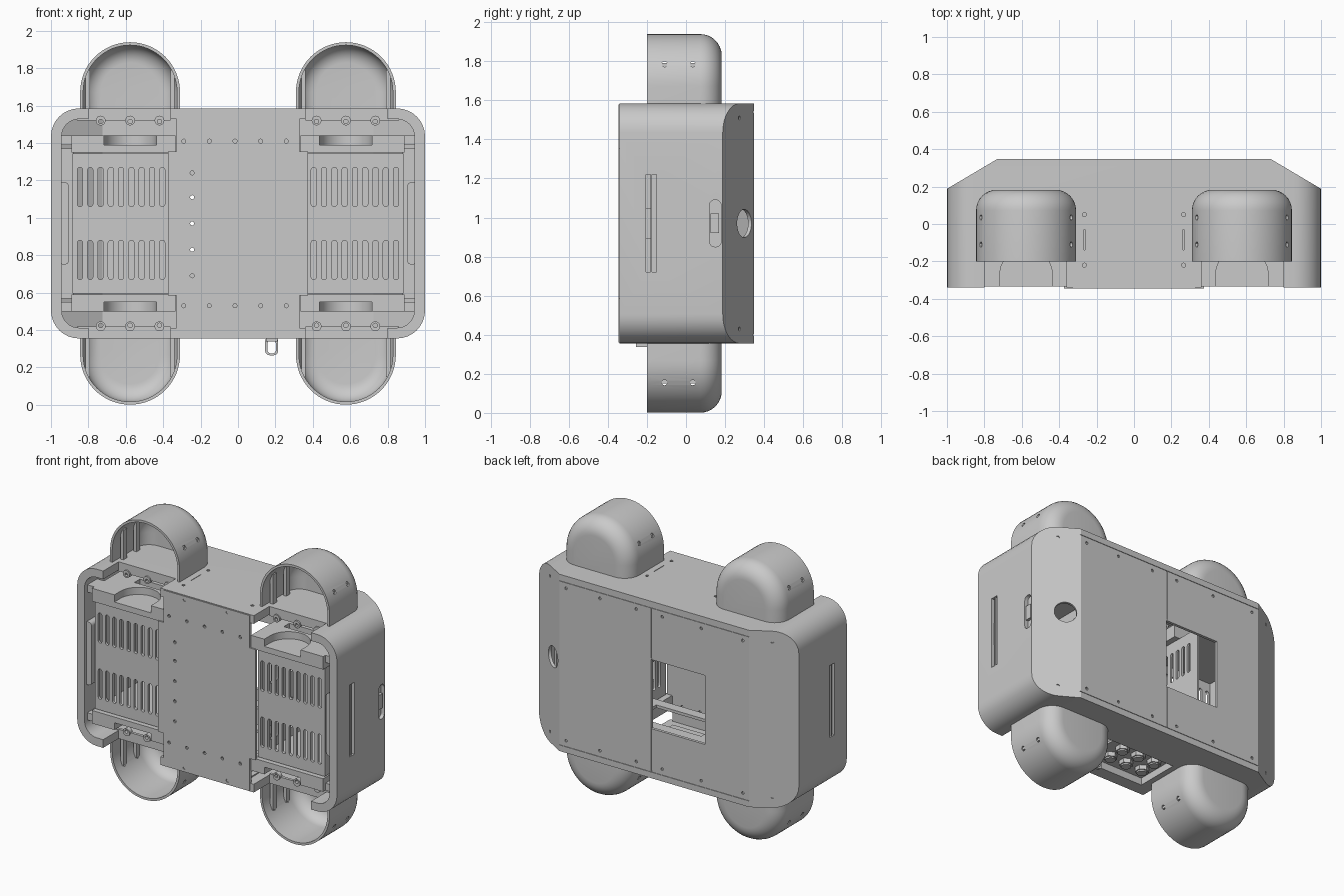
import bpy, bmesh
from math import pi, sin, cos
from mathutils import Matrix, Vector

if "Cube" in bpy.data.objects:
    bpy.data.objects.remove(bpy.data.objects["Cube"])

grey = bpy.data.materials.new("plain grey")
grey.use_nodes = True
grey.diffuse_color = (0.59, 0.59, 0.59, 1)
grey.node_tree.nodes["Principled BSDF"].inputs["Base Color"].default_value = (0.59, 0.59, 0.59, 1)

MID = 0.97          # height of the mirror plane
HALF = 0.615        # half height of the housing
WHEEL_X = 0.577     # centre of each wheel arch
parts = []


def loft(bm, rings):
    """Bridge rings of equal length and cap both ends."""
    loops = [[bm.verts.new(p) for p in ring] for ring in rings]
    n = len(loops[0])
    for a, b in zip(loops, loops[1:]):
        for i in range(n):
            bm.faces.new((a[i], a[(i + 1) % n], b[(i + 1) % n], b[i]))
    bm.faces.new(loops[0])
    bm.faces.new(loops[-1])


def prism(bm, outline, y0, y1):
    loft(bm, [[(x, y, z) for x, z in outline] for y in (y0, y1)])


def side_prism(bm, outline, x0, x1):
    loft(bm, [[(x, y, z) for y, z in outline] for x in (x0, x1)])


def box(bm, x, y, z):
    prism(bm, [(x[0], z[0]), (x[1], z[0]), (x[1], z[1]), (x[0], z[1])], *y)


def rounded(cx, cz, w, h, r, n=8):
    """Rounded rectangle outline."""
    pts = []
    for k, (sx, sz) in enumerate(((1, 1), (-1, 1), (-1, -1), (1, -1))):
        for i in range(n + 1):
            a = (k + i / n) * pi / 2
            pts.append((cx + sx * (w / 2 - r) + r * cos(a), cz + sz * (h / 2 - r) + r * sin(a)))
    return pts


def cyl(bm, centre, r, depth, axis, n=16):
    rot = Vector((0, 0, 1)).rotation_difference(Vector(axis)).to_matrix().to_4x4()
    bmesh.ops.create_cone(bm, cap_ends=True, segments=n, radius1=r, radius2=r, depth=depth,
                          matrix=Matrix.Translation(centre) @ rot)


def finish(name, bm, *cutters):
    """Turn a bmesh into an object and subtract the cutter bmeshes in turn."""
    objs = []
    for label, b in [(name, bm)] + [(name + "_cutter", c) for c in cutters]:
        bmesh.ops.recalc_face_normals(b, faces=b.faces)
        me = bpy.data.meshes.new(label)
        b.to_mesh(me)
        b.free()
        ob = bpy.data.objects.new(label, me)
        me.materials.append(grey)
        bpy.context.collection.objects.link(ob)
        objs.append(ob)
    ob = objs[0]
    for cutter in objs[1:]:
        mod = ob.modifiers.new("cut", "BOOLEAN")
        mod.object, mod.operation, mod.solver = cutter, "DIFFERENCE", "EXACT"
        mod.use_self = True
    if cutters:
        deps = bpy.context.evaluated_depsgraph_get()
        me = bpy.data.meshes.new_from_object(ob.evaluated_get(deps))
        ob.modifiers.clear()
        ob.data = me
        for cutter in objs[1:]:
            bpy.data.objects.remove(cutter)
    parts.append(ob)


def hull(bm, t, back, y0):
    """Rounded block with both rear corners sliced off, inset by t and back."""
    prism(bm, rounded(0, MID, 2 - 2 * t, 2 * HALF - 2 * t, 0.15 - t), y0, 0.348 - back)
    for s in (-1, 1):
        no = Vector((s * 0.16, 0.27, 0)).normalized()
        co = Vector((s * 0.73, 0.348, 0)) - no * back
        res = bmesh.ops.bisect_plane(bm, geom=bm.verts[:] + bm.edges[:] + bm.faces[:],
                                     plane_co=co, plane_no=no, clear_outer=True)
        rim = [e for e in res["geom_cut"] if isinstance(e, bmesh.types.BMEdge)]
        bmesh.ops.holes_fill(bm, edges=rim)


# Hollow housing with openings, slots, seams and screw holes
shell, cavity, cut = bmesh.new(), bmesh.new(), bmesh.new()
hull(shell, 0, 0, -0.34)
hull(cavity, 0.057, 0.02, -0.5)
box(cut, (-0.39, 0.025), (0.25, 0.5), (0.70, 1.18))
box(cut, (-0.27, 0.27), (-0.25, 0.06), (0.2, 0.5))
cyl(cut, (0.815, 0.30, MID), 0.072, 0.25, (0.16, 0.27, 0), 32)
for s in (-1, 1):
    box(cut, (0.018, 0.024), (0.343, 0.4), (MID + s * 0.22, MID + s * 0.565))
    box(cut, (s * 0.97, s * 1.1), (-0.205, -0.15), (0.72, 1.22))
    box(cut, (-0.74, 0.74), (0.344, 0.4), (MID + s * 0.568, MID + s * 0.573))
    for x in (-0.68, -0.36, -0.06, 0.14, 0.42, 0.68):
        cyl(cut, (x, 0.348, MID + s * 0.53), 0.01, 0.02, (0, 1, 0), 10)
    for z in (-0.54, 0.54):
        cyl(cut, (s * 0.857, 0.275, MID + z), 0.01, 0.02, (s * 0.16, 0.27, 0), 10)
    for side in (-1, 1):
        box(cut, (side * 0.36, side * 0.80), (-0.5, -0.17), (MID + s * 0.52, MID + s * 0.7))
for x in (-0.265, 0.265):
    box(cut, (x - 0.002, x + 0.002), (-0.14, -0.03), (1.57, 1.7))
    for y in (-0.22, 0.05):
        cyl(cut, (x, y, 1.585), 0.011, 0.03, (0, 0, 1), 10)
side_prism(cut, rounded(0.15, MID, 0.06, 0.24, 0.028, 5), 0.975, 1.1)
finish("housing", shell, cavity, cut)

# Strips inside the side slots, and a bar across the grip
bm = bmesh.new()
for s in (-1, 1):
    box(bm, (s * 0.955, s * 0.995), (-0.183, -0.175), (0.72, 1.22))
    box(bm, (s * 0.955, s * 0.98), (-0.21, -0.18), (0.89, 1.05))
box(bm, (0.955, 0.995), (0.125, 0.17), (0.92, 1.02))
finish("side_slot_inserts", bm)

# Central front plate
bm, cut = bmesh.new(), bmesh.new()
edge = [(0.33, 0.61), (0.33, 0.385), (0.375, 0.385)]
right = edge + [(x, -z) for x, z in reversed(edge)]
outline = right + [(-x, z) for x, z in reversed(right)]
prism(bm, [(x, MID + z) for x, z in outline], -0.345, -0.325)
holes = [(-0.245, z) for z in (-0.28, -0.14, 0, 0.14, 0.27)]
for s in (-1, 1):
    holes += [(-0.29 + 0.137 * i, s * 0.44) for i in range(5)]
    holes += [(-0.17, s * 0.585), (0.16, s * 0.585)]
for x, z in holes:
    cyl(cut, (x, -0.335, MID + z), 0.011, 0.1, (0, 1, 0), 10)
finish("front_plate", bm, cut)

# Ventilated boxes in the two bays, slotted in front and on the inner side
for s, side in ((1, "left"), (-1, "right")):
    bm, hollow, cut = bmesh.new(), bmesh.new(), bmesh.new()
    box(bm, (s * 0.37, s * 0.885), (-0.31, 0.18), (MID - 0.375, MID + 0.375))
    box(hollow, (s * 0.385, s * 0.87), (-0.29, 0.3), (MID - 0.36, MID + 0.36))
    for z in (-0.195, 0.195):
        for i in range(9):
            prism(cut, rounded(s * (0.405 + 0.055 * i), MID + z, 0.028, 0.21, 0.0139, 4), -0.4, -0.28)
        for i in range(7):
            side_prism(cut, rounded(-0.235 + 0.055 * i, MID + z, 0.028, 0.21, 0.0139, 4), s * 0.3, s * 0.39)
    finish(side + "_vent_box", bm, hollow, cut)

    # Rail and slot housing beside the box
    bm = bmesh.new()
    box(bm, (s * 0.88, s * 0.955), (-0.22, -0.18), (MID - 0.4, MID + 0.4))
    for z in (-1, 1):
        box(bm, (s * 0.88, s * 0.955), (-0.31, -0.2), (MID + z * 0.42, MID + z * 0.47))
    prism(bm, rounded(s * 0.93, MID, 0.055, 0.44, 0.025, 4), -0.32, -0.14)
    finish(side + "_bay_rail", bm)


def arch(bm, s, x, r, y0, y1, fillet, foot):
    """Rounded-back wheel arch, s is +1 above and -1 below."""
    def ring(inset, y):
        q = r - inset
        pts = [(q, foot)] + [(q * cos(pi * i / 32), 0.702 + q * sin(pi * i / 32)) for i in range(33)]
        return [(x + u, y, MID + s * v) for u, v in pts + [(-q, foot)]]
    rings = [ring(0, y0)]
    for i in range(9):
        a = i / 8 * pi / 2
        rings.append(ring(fillet * (1 - cos(a)), y1 - fillet + fillet * sin(a)))
    loft(bm, rings)


for s, level in ((1, "upper"), (-1, "lower")):
    for d, side in ((1, "left"), (-1, "right")):
        x = d * WHEEL_X
        name = level + "_" + side
        # Wheel arch
        bm, hollow, cut = bmesh.new(), bmesh.new(), bmesh.new()
        arch(bm, s, x, 0.267, -0.20, 0.183, 0.11, 0.58)
        arch(hollow, s, x, 0.251, -0.30, 0.167, 0.094, 0.5)
        for y in (-0.11, 0.035):
            cyl(cut, (x, y, MID + s * 0.815), 0.014, 0.8, (1, 0, 0), 12)
        finish(name + "_wheel_arch", bm, hollow, cut)

        # Ribs inside the arch, backing the screw holes
        bm = bmesh.new()
        for e in (-1, 1):
            for y in (-0.13, 0.015):
                box(bm, (x + e * 0.215, x + e * 0.238), (y, y + 0.04), (MID + s * 0.58, MID + s * 0.82))
        finish(name + "_arch_ribs", bm)

        # Scalloped flange
        bm, cut = bmesh.new(), bmesh.new()
        box(bm, (d * 0.36, d * 0.86), (-0.17, -0.15), (MID + s * 0.55, MID + s * 0.612))
        for i in (-1, 0, 1):
            cyl(bm, (x + i * 0.157, -0.165, MID + s * 0.55), 0.026, 0.03, (0, 1, 0), 20)
            cyl(cut, (x + i * 0.157, -0.165, MID + s * 0.545), 0.012, 0.1, (0, 1, 0), 12)
        finish(name + "_flange", bm, cut)

        # Shelf with U-shaped motor recess and pocket
        bm, cut = bmesh.new(), bmesh.new()
        box(bm, (d * 0.335, d * 0.89), (-0.335, 0.0), (MID + s * 0.38, MID + s * 0.47))
        cyl(cut, (x, -0.27, MID + s * 0.48), 0.14, 0.12, (0, 0, 1), 40)
        box(cut, (x - 0.14, x + 0.14), (-0.4, -0.27), (MID + s * 0.42, MID + s * 0.54))
        box(cut, (d * 0.43, d * 0.72), (-0.11, -0.05), (MID + s * 0.43, MID + s * 0.5))
        finish(name + "_shelf", bm, cut)

# Inner deck with a rectangular opening
bm, cut = bmesh.new(), bmesh.new()
box(bm, (-0.37, 0.37), (-0.1, 0.26), (0.64, 0.66))
box(cut, (-0.25, 0.25), (-0.03, 0.19), (0.5, 0.8))
finish("inner_deck", bm, cut)

# Connector tray in the underside
bm, cut = bmesh.new(), bmesh.new()
box(bm, (-0.29, 0.29), (-0.27, 0.08), (0.405, 0.42))
box(cut, (0.17, 0.26), (-0.2, 0.04), (0.3, 0.5))
finish("connector_tray", bm, cut)
bm = bmesh.new()
for i in range(3):
    for j in range(2):
        centre = (-0.19 + 0.13 * i, -0.15 + 0.12 * j)
        cyl(bm, (*centre, 0.395), 0.045, 0.04, (0, 0, 1), 6)
        cyl(bm, (*centre, 0.38), 0.033, 0.03, (0, 0, 1), 16)
finish("connectors", bm)

# Hanging latch loop
bm, cut = bmesh.new(), bmesh.new()
prism(bm, rounded(0.18, 0.315, 0.07, 0.10, 0.025, 5), -0.16, -0.14)
prism(cut, rounded(0.18, 0.31, 0.045, 0.07, 0.018, 5), -0.3, 0)
finish("latch_loop", bm, cut)
bm = bmesh.new()
box(bm, (0.15, 0.21), (-0.255, -0.14), (0.338, 0.365))
finish("latch_block", bm)

# Smooth the curves, keep the edges sharp
bpy.ops.object.select_all(action="DESELECT")
for ob in parts:
    ob.select_set(True)
bpy.context.view_layer.objects.active = parts[0]
bpy.ops.object.shade_smooth_by_angle()
